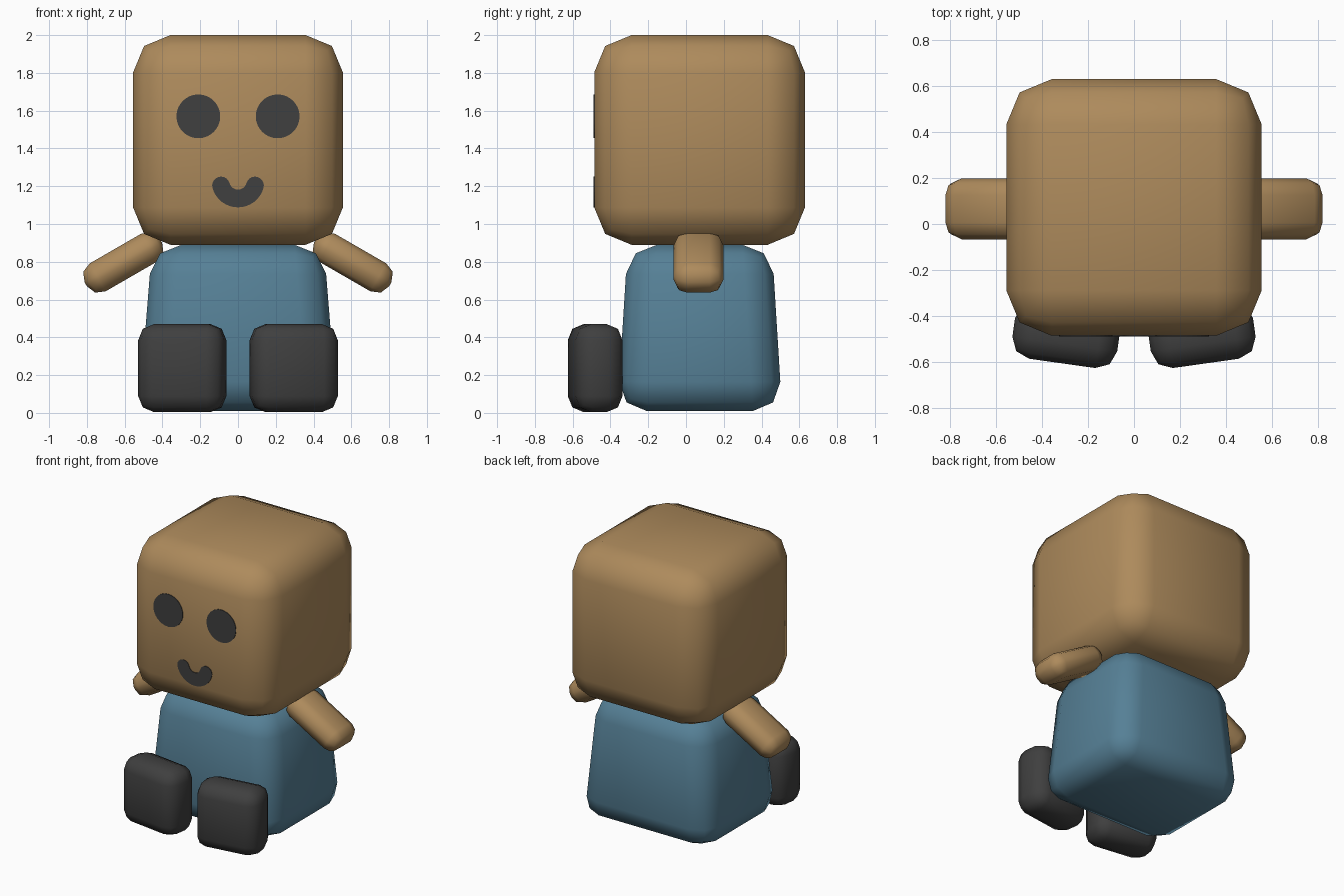
import bpy, bmesh, math
from mathutils import Matrix

if "Cube" in bpy.data.objects:
    bpy.data.objects.remove(bpy.data.objects["Cube"])


def material(name, color):
    m = bpy.data.materials.new(name)
    m.diffuse_color = (*color, 1)
    m.use_nodes = True
    m.node_tree.nodes["Principled BSDF"].inputs["Base Color"].default_value = m.diffuse_color
    return m


TAN = material("tan", (0.42, 0.256, 0.107))
BLUE = material("blue", (0.092, 0.216, 0.305))
DARK = material("charcoal", (0.05, 0.05, 0.05))


def add_object(name, bm, mat, smooth=True):
    bmesh.ops.recalc_face_normals(bm, faces=bm.faces)
    me = bpy.data.meshes.new(name)
    for f in bm.faces:
        f.smooth = smooth
    bm.to_mesh(me)
    bm.free()
    me.materials.append(mat)
    ob = bpy.data.objects.new(name, me)
    bpy.context.collection.objects.link(ob)
    return ob


def soft_box(name, center, size, bevel, mat, rot=None, taper=(1, 1)):
    """Box with a two-segment rounded edge; taper scales the top in x and y."""
    bm = bmesh.new()
    bmesh.ops.create_cube(bm, size=1)
    for v in bm.verts:
        if v.co.z > 0:
            v.co.x *= taper[0]
            v.co.y *= taper[1]
        v.co.x *= size[0]
        v.co.y *= size[1]
        v.co.z *= size[2]
    bmesh.ops.bevel(bm, geom=bm.edges[:], offset=bevel, offset_type='OFFSET',
                    segments=2, profile=0.5, affect='EDGES')
    bm.transform(Matrix.Translation(center) @ (rot or Matrix()))
    return add_object(name, bm, mat)


def face_plate(name, outline, y_front, mat, thick=0.008):
    """Thin plate from an x/z outline, half sunk in the face."""
    bm = bmesh.new()
    f = bm.faces.new([bm.verts.new((x, y_front, z)) for x, z in outline])
    ext = bmesh.ops.extrude_face_region(bm, geom=[f], use_keep_orig=True)
    for v in ext["geom"]:
        if isinstance(v, bmesh.types.BMVert):
            v.co.y += thick
    return add_object(name, bm, mat, smooth=False)


def arc(cx, cz, r, a0, a1, n):
    return [(cx + r * math.cos(a0 + (a1 - a0) * i / n),
             cz + r * math.sin(a0 + (a1 - a0) * i / n)) for i in range(n + 1)]


# Head and body
soft_box("head", (0, 0.072, 1.445), (1.11, 1.115, 1.11), 0.197, TAN)
soft_box("body", (0, 0.073, 0.45), (1.05, 0.872, 0.88), 0.155, BLUE, taper=(0.865, 0.875))

# Arms, feet and eyes, one per side
FACE_Y = -0.4895
for side, s in (("right", 1), ("left", -1)):
    soft_box(side + "_arm", (s * 0.607, 0.066, 0.796), (0.46, 0.265, 0.17), 0.073, TAN,
             rot=Matrix.Rotation(s * math.radians(30), 4, 'Y'))
    soft_box(side + "_foot", (s * 0.295, -0.481, 0.237), (0.46, 0.252, 0.466), 0.085, DARK,
             rot=Matrix.Rotation(s * math.radians(8), 4, 'Z'))
    face_plate(side + "_eye", arc(s * 0.21, 1.57, 0.116, 0, math.tau, 32)[:-1], FACE_Y, DARK)

# Smile: thick arc with rounded ends
R, T, CZ, HALF = 0.093, 0.047, 1.228, math.radians(75)
a0, a1 = -math.pi / 2 - HALF, -math.pi / 2 + HALF
outline = arc(0, CZ, R + T, a0, a1, 16)
outline += arc(R * math.cos(a1), CZ + R * math.sin(a1), T, a1, a1 + math.pi, 10)[1:-1]
outline += arc(0, CZ, R - T, a1, a0, 16)
outline += arc(R * math.cos(a0), CZ + R * math.sin(a0), T, a0 + math.pi, a0 + math.tau, 10)[1:-1]
face_plate("mouth", outline, FACE_Y, DARK)
